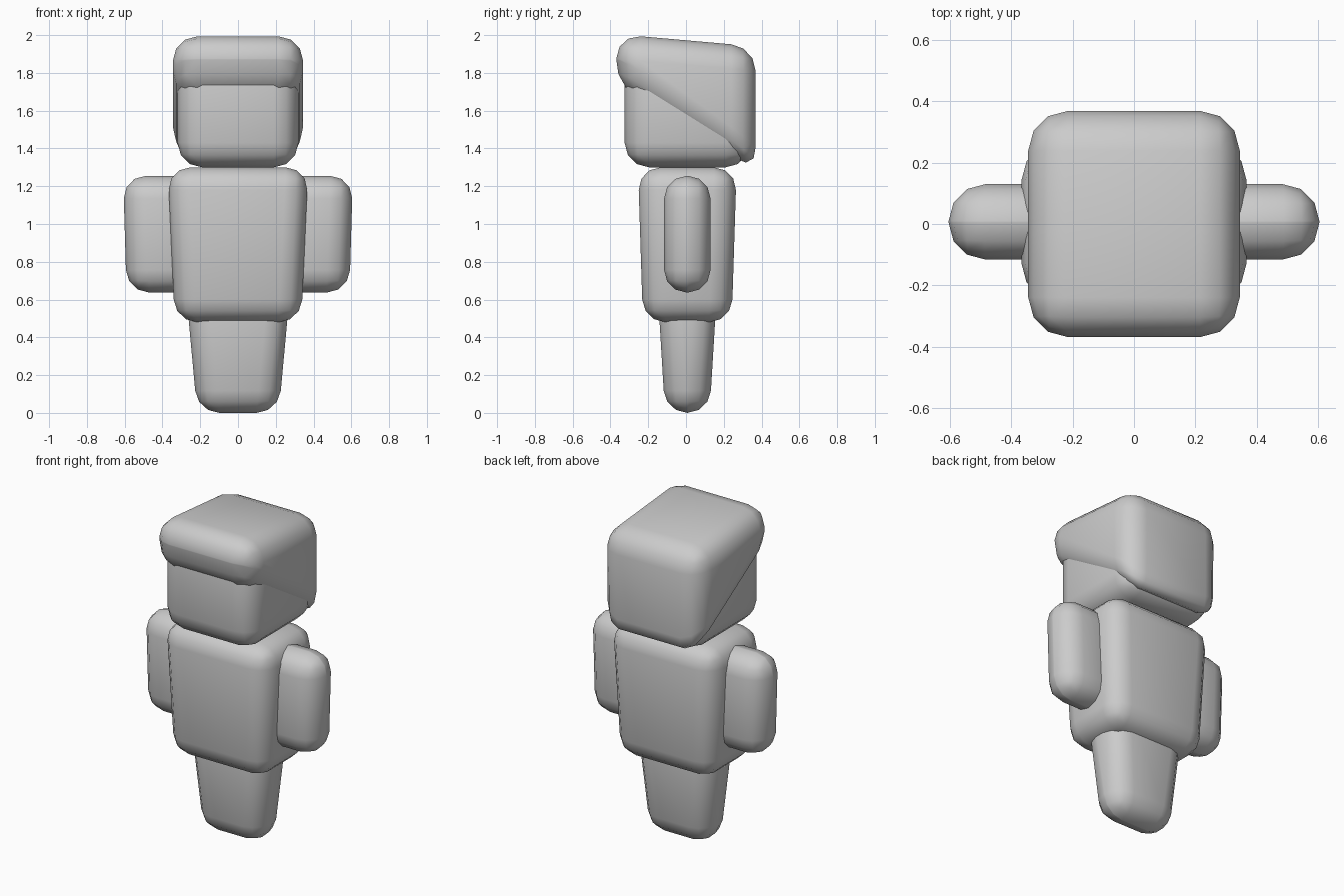
import bpy
import bmesh

cube = bpy.data.objects.get("Cube")
if cube:
    bpy.data.objects.remove(cube, do_unlink=True)

grey = bpy.data.materials.new("plain grey")
grey.use_nodes = True
COLOUR = (0.6, 0.6, 0.6, 1)
grey.diffuse_color = COLOUR
grey.node_tree.nodes["Principled BSDF"].inputs["Base Color"].default_value = COLOUR


def soft_block(name, place, bevel=0.12):
    """Rounded block; place(x, y, z) maps the -1/+1 corner signs to a point."""
    mesh = bpy.data.meshes.new(name)
    bm = bmesh.new()
    bmesh.ops.create_cube(bm, size=2)
    for v in bm.verts:
        v.co = place(*(round(c) for c in v.co))
    bmesh.ops.recalc_face_normals(bm, faces=bm.faces)
    bm.to_mesh(mesh)
    bm.free()
    mesh.materials.append(grey)
    mesh.shade_smooth()
    obj = bpy.data.objects.new(name, mesh)
    bpy.context.collection.objects.link(obj)
    mod = obj.modifiers.new("soft edges", 'BEVEL')
    mod.width = bevel
    mod.segments = 3
    mod.limit_method = 'NONE'
    return obj


def taper(low, high):
    """Corner rule for a block from (half x, half y, z) below to the same above."""
    def place(x, y, z):
        hx, hy, height = high if z > 0 else low
        return x * hx, y * hy + 0.007, height
    return place


# Legs, torso and head
soft_block("legs", taper((0.216, 0.118, 0), (0.28, 0.16, 0.7)))
soft_block("torso", taper((0.335, 0.235, 0.48), (0.372, 0.261, 1.3)))
soft_block("head", taper((0.32, 0.332, 1.3), (0.32, 0.332, 1.92)), 0.13)


# Hair: a wedge that slopes down to the nape
def hair_corner(x, y, z):
    if z > 0:
        height = 2.005 if y < 0 else 1.94
    else:
        height = 1.74 if y < 0 else 1.28
    return x * 0.345, y * 0.369, height


soft_block("hair", hair_corner, 0.13)


# Arms, mirrored
for label, side in (("left", 1), ("right", -1)):
    def arm_corner(x, y, z, side=side):
        outer = 0.608 if z > 0 else 0.59
        return side * (outer if x > 0 else 0.2), y * 0.123 + 0.007, 1.255 if z > 0 else 0.637
    soft_block(label + "_arm", arm_corner)
